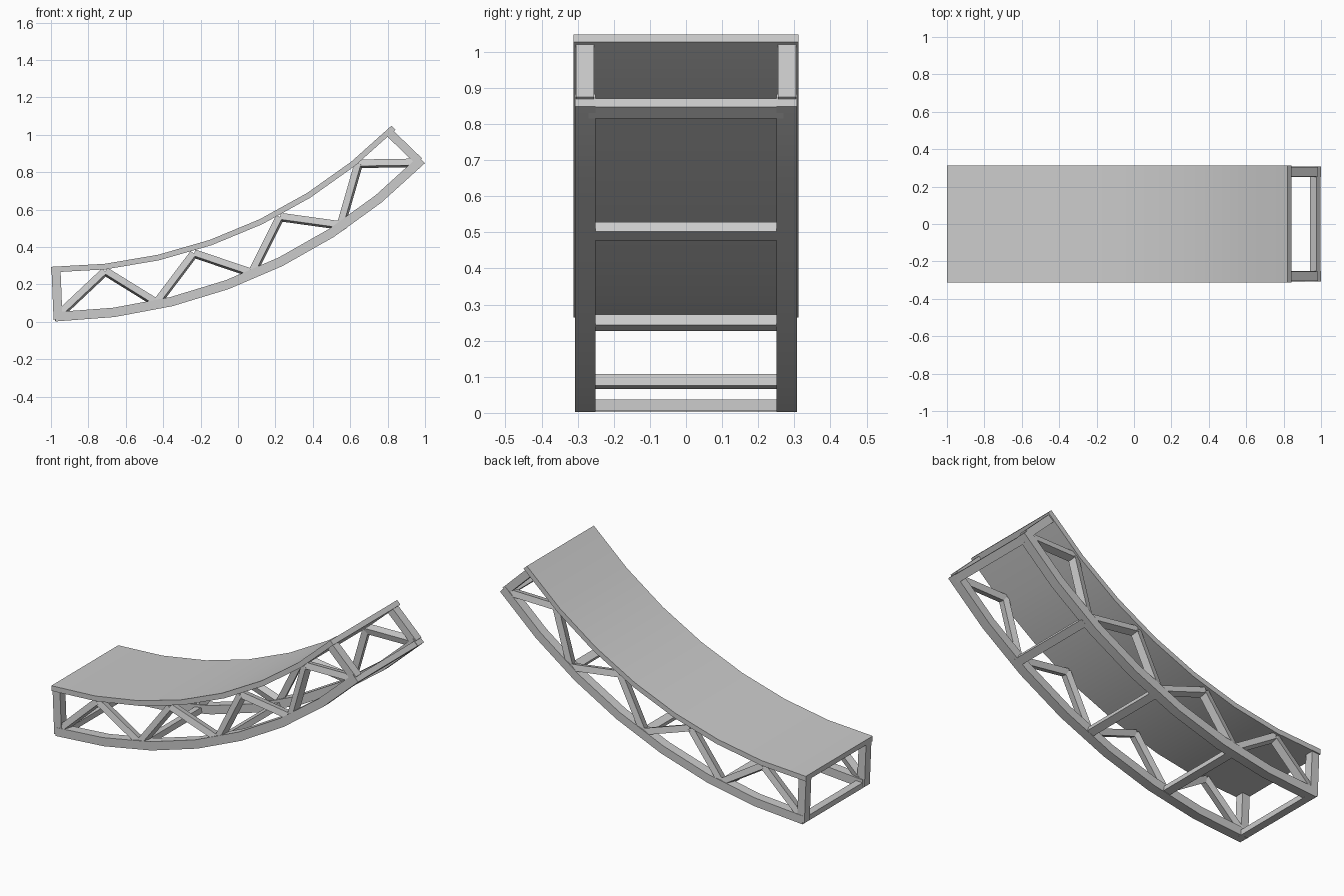
import bpy, bmesh
from math import sin, cos, radians
from mathutils import Vector, Matrix

if "Cube" in bpy.data.objects:
    bpy.data.objects.remove(bpy.data.objects["Cube"])

CX, CZ = -1.0, 2.868   # centre of the curved profile
SEG = 7


def polar(r, deg):
    a = radians(deg)
    return CX + r * sin(a), CZ - r * cos(a)


def finish(name, bm):
    bmesh.ops.recalc_face_normals(bm, faces=bm.faces)
    me = bpy.data.meshes.new(name)
    bm.to_mesh(me)
    bm.free()
    ob = bpy.data.objects.new(name, me)
    bpy.context.collection.objects.link(ob)
    return ob


def arc_beam(name, r0, r1, thick, a0, a1, y0, y1):
    """Rectangular section swept along the arc."""
    bm = bmesh.new()
    rings = []
    for i in range(SEG + 1):
        t = i / SEG
        r, a = r0 + (r1 - r0) * t, a0 + (a1 - a0) * t
        (xo, zo), (xi, zi) = polar(r, a), polar(r - thick, a)
        rings.append([bm.verts.new(c) for c in
                      ((xo, y0, zo), (xo, y1, zo), (xi, y1, zi), (xi, y0, zi))])
    for a, b in zip(rings, rings[1:]):
        for k in range(4):
            bm.faces.new((a[k], a[(k + 1) % 4], b[(k + 1) % 4], b[k]))
    bm.faces.new(rings[0])
    bm.faces.new(rings[-1])
    ob = finish(name, bm)
    bpy.ops.object.select_all(action='DESELECT')
    ob.select_set(True)
    bpy.context.view_layer.objects.active = ob
    bpy.ops.object.shade_smooth_by_angle(angle=radians(30))
    return ob


def strut(name, p, q, y, depth, width, roll=0.0):
    """Straight bar in the side plane from p to q, rolled about its length."""
    a, b = Vector((p[0], y, p[1])), Vector((q[0], y, q[1]))
    d = (b - a).normalized()
    side = Vector((0, 1, 0))
    rot = Matrix((d, side, d.cross(side))).transposed().to_4x4()
    rot = rot @ Matrix.Rotation(radians(roll), 4, 'X')
    size = Matrix.Diagonal(((b - a).length, depth, width, 1))
    bm = bmesh.new()
    bmesh.ops.create_cube(bm, size=1,
                          matrix=Matrix.Translation((a + b) / 2) @ rot @ size)
    return finish(name, bm)


# Curved deck slab
arc_beam("deck", 2.604, 2.604, 0.03, 0, 45, -0.312, 0.312)

# Zigzag joints, alternating bottom and top
nodes = [(-0.965, 0.03), (-0.71, 0.27), (-0.435, 0.10), (-0.235, 0.365),
         (0.075, 0.26), (0.225, 0.56), (0.55, 0.515), (0.645, 0.845),
         (0.965, 0.85)]

for s, label in ((-1, "front"), (1, "back")):
    # Lower chords
    arc_beam(label + "_lower_chord", 2.866, 2.842, 0.05, 0.5, 44.7,
             s * 0.25, s * 0.307)
    # End posts
    strut(label + "_left_post", (-0.973, 0.28), (-0.962, 0.012),
          s * 0.28, 0.05, 0.048)
    strut(label + "_right_post", (0.80, 1.02), (0.968, 0.858),
          s * 0.28, 0.05, 0.045)
    # Diagonal braces
    for i, (p, q) in enumerate(zip(nodes, nodes[1:])):
        strut(f"{label}_brace_{i}", p, q, s * 0.28, 0.045, 0.036, s * 14)

# Cross bars joining the two trusses at the lower joints
for i, (r, a) in enumerate(((2.848, 0.9), (2.838, 11.5), (2.832, 22.4),
                            (2.83, 33.3), (2.825, 44.2))):
    x, z = polar(r, a)
    bm = bmesh.new()
    bmesh.ops.create_cube(bm, size=1, matrix=Matrix.Translation((x, 0, z))
                          @ Matrix.Rotation(-radians(a), 4, 'Y')
                          @ Matrix.Diagonal((0.045, 0.54, 0.032, 1)))
    finish(f"cross_bar_{i}", bm)
